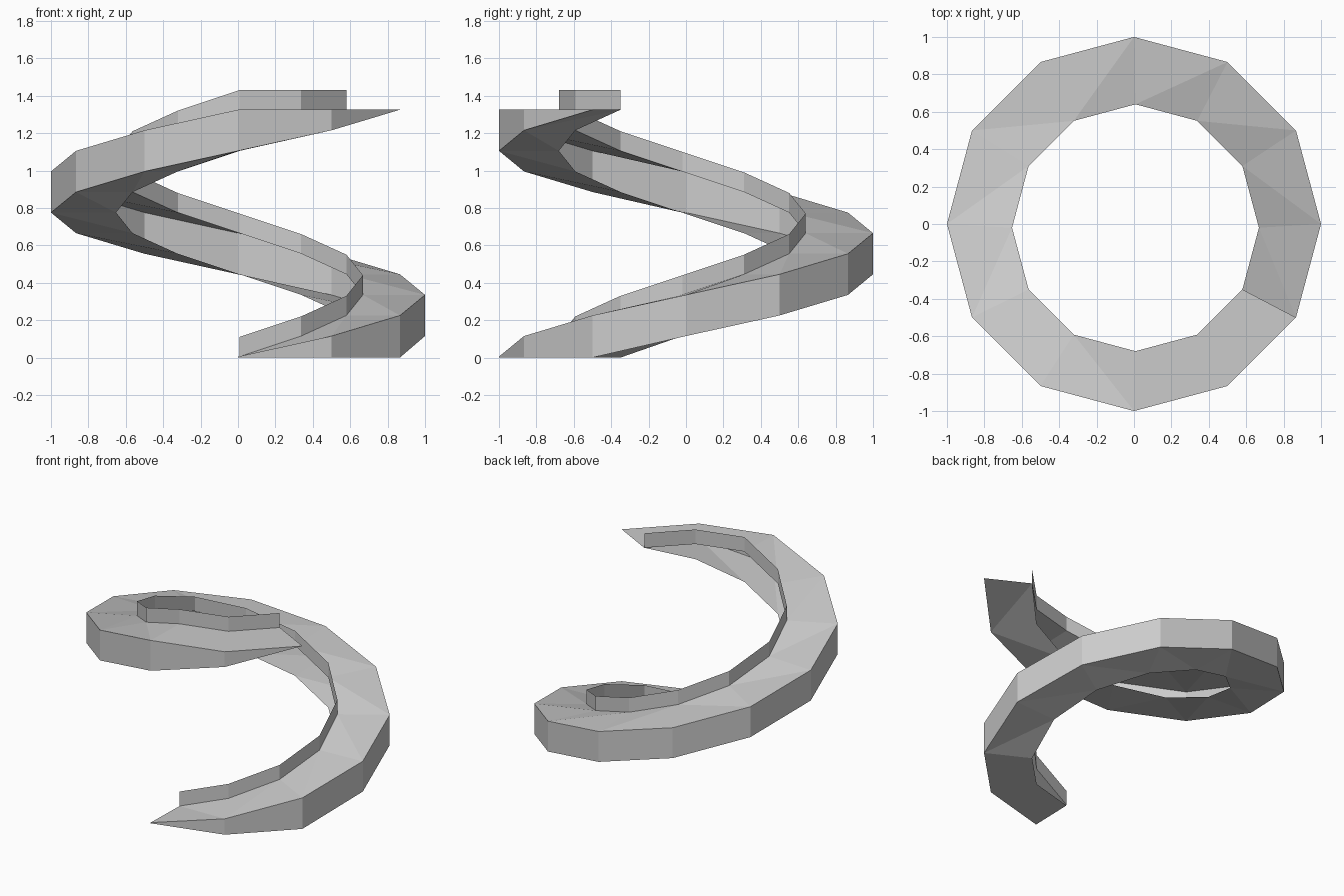
import bpy, bmesh
from math import cos, sin, radians

if "Cube" in bpy.data.objects:
    bpy.data.objects.remove(bpy.data.objects["Cube"])

STEP, BASE, TOP = 0.11, 0.005, 1.325   # rise per 30 degrees, floor start, floor limit
COUNT = 15                             # stations along the spiral


def outer(k, z):
    a = radians(-90 + 30 * k)
    return (cos(a), sin(a), z)


def inner(k, z):
    a = radians(-90 + 30 * k)
    return (0.008 + 0.66 * cos(a), -0.02 + 0.66 * sin(a), z)


def section(k):
    floor = min(BASE + STEP * k, TOP)
    under = BASE + STEP * (k - 2) if k > 2 else 0.0
    # inner rail, floor, outer wall, underside (open on the inside)
    return [inner(k, floor + 0.105), inner(k, floor), outer(k, floor),
            outer(k, under), inner(k, under)]


# spiral ramp: open cross-section swept along the stations
bm = bmesh.new()
rows = [[bm.verts.new(p) for p in section(k)] for k in range(COUNT)]
for a, b in zip(rows, rows[1:]):
    for i in range(4):
        bm.faces.new((a[i], a[i + 1], b[i + 1], b[i]))
bmesh.ops.remove_doubles(bm, verts=bm.verts[:], dist=0.0005)
bmesh.ops.triangulate(bm, faces=[f for f in bm.faces if abs(f.normal.z) > 0.3])

mesh = bpy.data.meshes.new("spiral_ramp")
bm.to_mesh(mesh)
bm.free()
ramp = bpy.data.objects.new("spiral_ramp", mesh)
bpy.context.collection.objects.link(ramp)
